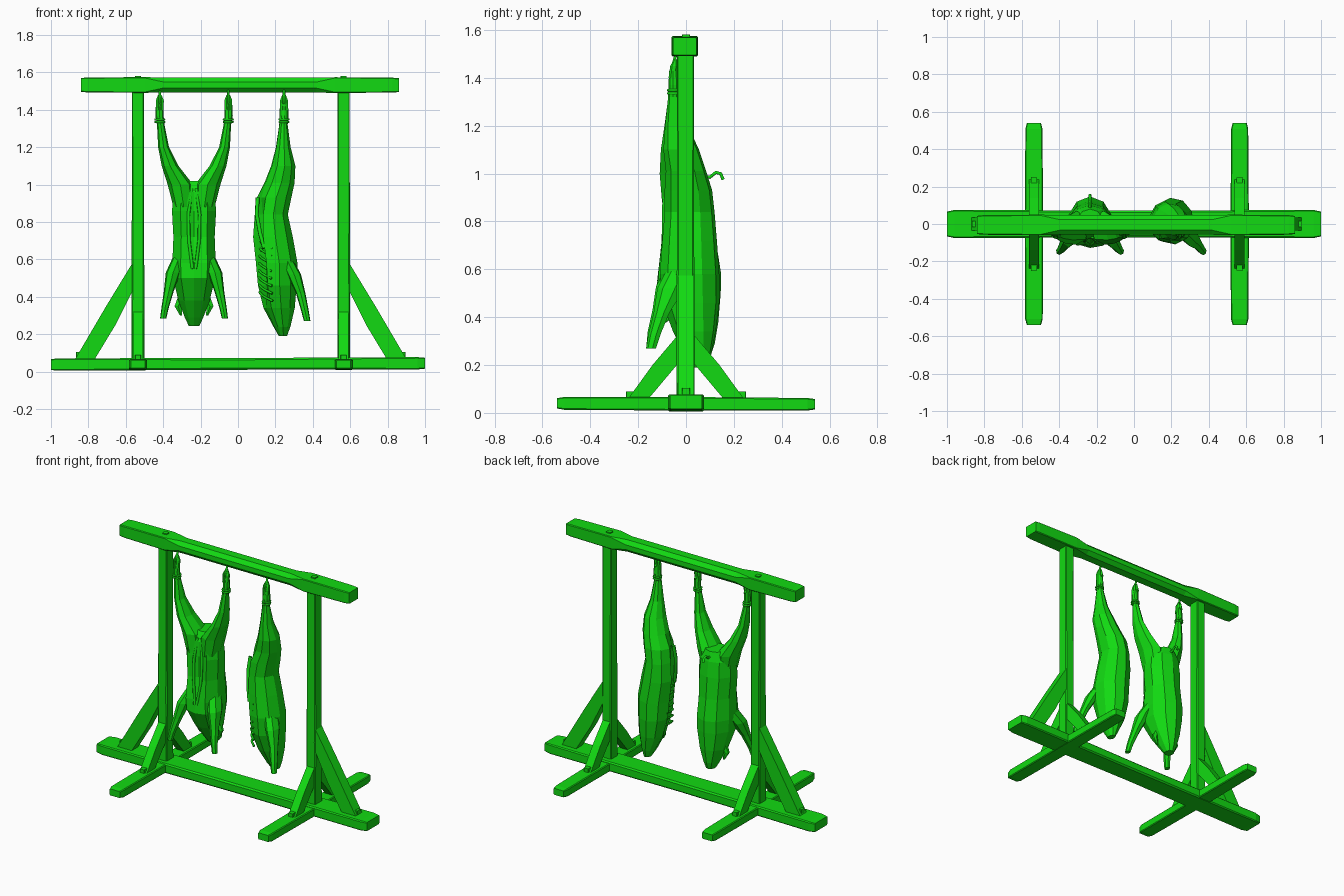
import bpy, bmesh, math
from mathutils import Vector

if "Cube" in bpy.data.objects:
    bpy.data.objects.remove(bpy.data.objects["Cube"])

green = bpy.data.materials.new("bright_green")
green.use_nodes = True
green.diffuse_color = (0.006, 0.7, 0.006, 1)
green.node_tree.nodes["Principled BSDF"].inputs["Base Color"].default_value = (0.006, 0.7, 0.006, 1)


def loft(name, rings):
    """Bridge equal-length rings of points and cap both ends."""
    bm = bmesh.new()
    rows = [[bm.verts.new(p) for p in ring] for ring in rings]
    n = len(rows[0])
    for a, b in zip(rows, rows[1:]):
        for i in range(n):
            j = (i + 1) % n
            bm.faces.new((a[i], a[j], b[j], b[i]))
    bm.faces.new(rows[0][::-1])
    bm.faces.new(rows[-1])
    bmesh.ops.recalc_face_normals(bm, faces=bm.faces)
    mesh = bpy.data.meshes.new(name)
    bm.to_mesh(mesh)
    bm.free()
    mesh.materials.append(green)
    obj = bpy.data.objects.new(name, mesh)
    bpy.context.collection.objects.link(obj)
    return obj


def beam(name, start, end, side, hu, hv, stations):
    """Timber with chamfered corners; stations are (t, scale, chamfer)."""
    start, end, u = Vector(start), Vector(end), Vector(side)
    v = (end - start).normalized().cross(u)
    rings = []
    for t, s, c in stations:
        a, b = hu * s, hv * s
        mid = start.lerp(end, t)
        outline = ((a, c - b), (a, b - c), (a - c, b), (c - a, b),
                   (-a, b - c), (-a, c - b), (c - a, -b), (a - c, -b))
        rings.append([mid + u * p + v * q for p, q in outline])
    return loft(name, rings)


def plate(name, outline, offset):
    """Prism made by sweeping a flat outline through an offset."""
    o = Vector(offset)
    return loft(name, [[Vector(p) - o for p in outline], [Vector(p) + o for p in outline]])


def flesh(name, rings, sides=10, cut=-math.pi / 2):
    """Faceted body from (x, y, z, rx, ry, groove); groove dents the cut side."""
    out = []
    for x, y, z, rx, ry, groove in rings:
        ring = []
        for i in range(sides):
            a = cut + math.tau * i / sides
            k = 1 - groove if i == 0 else 1
            ring.append((x + rx * k * math.cos(a), y + ry * k * math.sin(a), z))
        out.append(ring)
    return loft(name, out)


def tube(name, points, radius, cyclic=False):
    curve = bpy.data.curves.new(name, 'CURVE')
    curve.dimensions = '3D'
    curve.bevel_depth = radius
    curve.bevel_resolution = 1
    curve.use_fill_caps = True
    spline = curve.splines.new('POLY')
    spline.points.add(len(points) - 1)
    for p, q in zip(spline.points, points):
        p.co = (*q, 1)
    spline.use_cyclic_u = cyclic
    curve.materials.append(green)
    obj = bpy.data.objects.new(name, curve)
    bpy.context.collection.objects.link(obj)


def peg(name, x, y, z, h):
    beam(name, (x, y, z - h), (x, y, z + h), (1, 0, 0), .016, .016, [(0, 1, .002), (1, 1, .002)])


# Ground sill and worn top rail
WORN = [(0, .88, .004), (.02, 1, .006), (.5, .95, .01), (.98, 1, .006), (1, .88, .004)]
beam("base_beam", (-1, 0, .038), (1, 0, .045), (0, 1, 0), .075, .033, WORN)
beam("top_rail", (-.84, -.005, 1.533), (.86, -.005, 1.532), (0, 1, 0), .055, .042,
     [(0, .88, .004), (.02, .95, .005), (.2, 1, .004), (.26, .95, .024),
      (.74, .95, .024), (.8, 1, .004), (.98, .95, .005), (1, .88, .004)])

# Posts, feet and braces at each end
for side, x, label in ((-1, -.535, "right"), (1, .565, "left")):
    beam(label + "_post", (x, -.002, .05), (x, -.002, 1.51), (1, 0, 0), .034, .037,
         [(0, 1, .004), (.3, 1, .007), (.7, .95, .005), (1, .95, .004)])
    beam(label + "_foot", (x, -.54, .04), (x, .54, .036), (1, 0, 0), .047, .027,
         [(0, .8, .004), (.03, 1, .005), (.5, 1.05, .005), (.97, .97, .005), (1, .8, .004)])
    out = [(.03, .58), (.03, .43), (.12, .25), (.235, .06), (.34, .06), (.17, .35)]
    plate(label + "_outer_brace", [(x + side * a, 0, z) for a, z in out], (0, .034, 0))
    peg(label + "_outer_peg", x + side * .315, 0, .08, .025)
    peg(label + "_rail_peg", x, 0, 1.57, .011)
    for s, where in ((-1, "front"), (1, "back")):
        out = [(.03, .33), (.03, .21), (.16, .055), (.245, .055), (.14, .2)]
        plate(f"{label}_{where}_brace", [(x, s * y, z) for y, z in out], (.027, 0, 0))
        peg(f"{label}_{where}_peg", x, s * .235, .07, .02)


def shackle(label, x, y):
    """Hoof, rope wrap and hook that hang a leg from the rail."""
    for k in range(2):
        z = 1.335 + k * .014
        tube(f"{label}_rope_{k}", [(x + .024 * math.cos(a), y + .024 * math.sin(a), z)
             for a in (math.tau * i / 8 for i in range(8))], .006, True)
    tube(label + "_hook", [(x, y + .03, 1.42), (x, y - .012, 1.44), (x, y, 1.47), (x, y + .01, 1.505)], .007)
    for s in (-1, 1):
        flesh(f"{label}_toe_{s}", [(x + s * .008, y - .005, 1.40, .014, .018, 0),
                                   (x + s * .01, y, 1.45, .013, .016, 0),
                                   (x + s * .006, y + .006, 1.48, .004, .005, 0)], 6)


# Whole carcass, opened down the front
CX = -.235
flesh("whole_carcass_body", [
    (CX, .07, .245, .03, .035, 0), (CX, .06, .29, .052, .06, 0),
    (CX, .035, .38, .088, .10, .0), (CX, .005, .5, .118, .14, .05),
    (CX, .002, .58, .122, .145, .25), (CX, 0, .72, .116, .125, .4),
    (CX, -.005, .86, .124, .118, .4), (CX, -.005, .96, .115, .105, .3),
    (CX, .01, 1.02, .07, .07, .1)])
for s, label in ((-1, "right"), (1, "left")):
    flesh(f"whole_carcass_{label}_hind_leg", [
        (CX + s * .055, -.02, .88, .055, .08, 0), (CX + s * .073, -.02, 1.0, .068, .09, 0),
        (CX + s * .128, -.035, 1.1, .045, .07, 0), (CX + s * .163, -.045, 1.2, .029, .045, 0),
        (CX + s * .178, -.05, 1.32, .02, .024, 0), (CX + s * .185, -.05, 1.37, .022, .022, 0),
        (CX + s * .183, -.05, 1.43, .021, .02, 0)], 8)
    shackle(f"whole_carcass_{label}", CX + s * .183, -.05)
    flesh(f"whole_carcass_{label}_foreleg", [
        (CX + s * .165, -.145, .285, .017, .02, 0), (CX + s * .155, -.135, .34, .02, .025, 0),
        (CX + s * .135, -.105, .43, .027, .035, 0), (CX + s * .112, -.065, .53, .04, .06, 0),
        (CX + s * .08, -.02, .61, .035, .06, 0)], 7)
    # Belly flap edges beside the opening
    tube(f"whole_carcass_{label}_flap", [(CX + s * .012, -.07, .98), (CX + s * .03, -.088, .84),
         (CX + s * .027, -.095, .7), (CX + s * .008, -.112, .55)], .009)
    flesh(f"whole_carcass_{label}_ear", [(CX + s * .06, .03, .4, .03, .02, 0),
          (CX + s * .085, .03, .35, .022, .014, 0), (CX + s * .07, .035, .3, .006, .006, 0)], 6)
tube("tail", [(CX, .06, .99), (CX, .10, .985), (CX, .125, 1.005), (CX, .145, 1.0), (CX, .155, .975)], .008)

# Half carcass, its cut side turned to the right and front
flesh("half_carcass_body", [
    (.24, .06, .19, .022, .03, 0), (.235, .05, .24, .046, .055, 0),
    (.22, .035, .34, .085, .09, .1), (.21, .02, .46, .105, .12, .4),
    (.207, .015, .58, .113, .125, .5), (.187, .015, .72, .108, .115, .5),
    (.178, .015, .84, .09, .105, .45), (.193, .01, .93, .094, .10, .2),
    (.222, 0, 1.01, .082, .085, 0), (.242, -.02, 1.1, .066, .075, 0),
    (.242, -.04, 1.2, .04, .048, 0), (.243, -.05, 1.32, .023, .025, 0),
    (.246, -.05, 1.37, .025, .024, 0), (.246, -.05, 1.43, .022, .02, 0)],
    10, math.radians(205))
shackle("half_carcass", .246, -.05)
flesh("half_carcass_foreleg", [
    (.37, -.145, .27, .018, .022, 0), (.357, -.13, .33, .021, .027, 0),
    (.335, -.10, .42, .026, .035, 0), (.30, -.06, .52, .038, .06, 0),
    (.26, -.02, .6, .035, .06, 0)], 7)

# Ribs across the open cavity
for i in range(8):
    z = .39 + i * .04
    x = .115 - .005 * math.sin(i / 7 * math.pi)
    tube(f"rib_{i + 1}", [(x, .05, z + .035), (x + .012, -.01, z + .02),
                          (x + .035, -.07, z + .005), (x + .07, -.095, z - .012)], .007)
tube("half_carcass_flap", [(.105, -.02, .93), (.10, -.035, .84), (.118, -.06, .74), (.14, -.08, .66)], .011)
